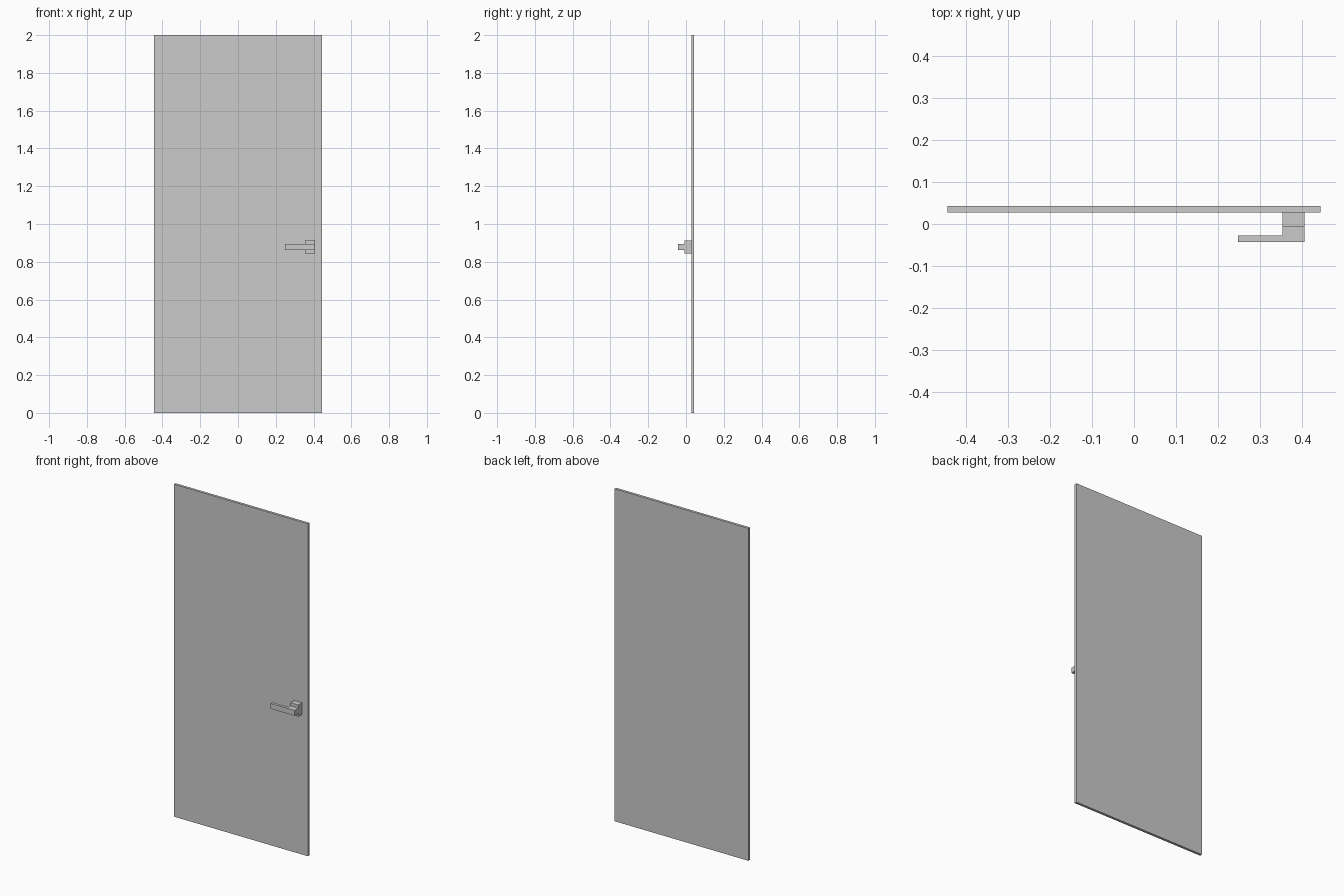
import bpy
import bmesh

cube = bpy.data.objects.get("Cube")
if cube:
    bpy.data.objects.remove(cube, do_unlink=True)


def extrude_outline(name, points, z_low, z_high):
    """Extrude a plan (x, y) outline vertically into a closed solid."""
    bm = bmesh.new()
    base = bm.faces.new([bm.verts.new((x, y, z_low)) for x, y in points])
    top = bmesh.ops.extrude_face_region(bm, geom=[base])["geom"]
    verts = [v for v in top if isinstance(v, bmesh.types.BMVert)]
    bmesh.ops.translate(bm, verts=verts, vec=(0, 0, z_high - z_low))
    bmesh.ops.recalc_face_normals(bm, faces=bm.faces)
    mesh = bpy.data.meshes.new(name)
    bm.to_mesh(mesh)
    bm.free()
    obj = bpy.data.objects.new(name, mesh)
    bpy.context.collection.objects.link(obj)
    return obj


def rectangle(x0, x1, y0, y1):
    return [(x0, y0), (x1, y0), (x1, y1), (x0, y1)]


# Main dimensions
half_width, height = 0.445, 2.0
back, face, front = 0.0435, 0.028, -0.0435
mount_left, mount_right, mount_front = 0.355, 0.407, -0.007
handle_z = 0.878

# Flat door slab
extrude_outline("door_panel", rectangle(-half_width, half_width, face, back), 0, height)

# Block that fixes the handle to the panel
extrude_outline("handle_mount",
                rectangle(mount_left, mount_right, mount_front, face),
                handle_z - 0.035, handle_z + 0.035)

# L-shaped lever: a short neck turning into the grip
grip_end, grip_back = 0.248, -0.027
lever_plan = [
    (grip_end, front), (mount_right, front), (mount_right, mount_front),
    (mount_left, mount_front), (mount_left, grip_back), (grip_end, grip_back),
]
extrude_outline("handle_lever", lever_plan, handle_z - 0.016, handle_z + 0.016)
